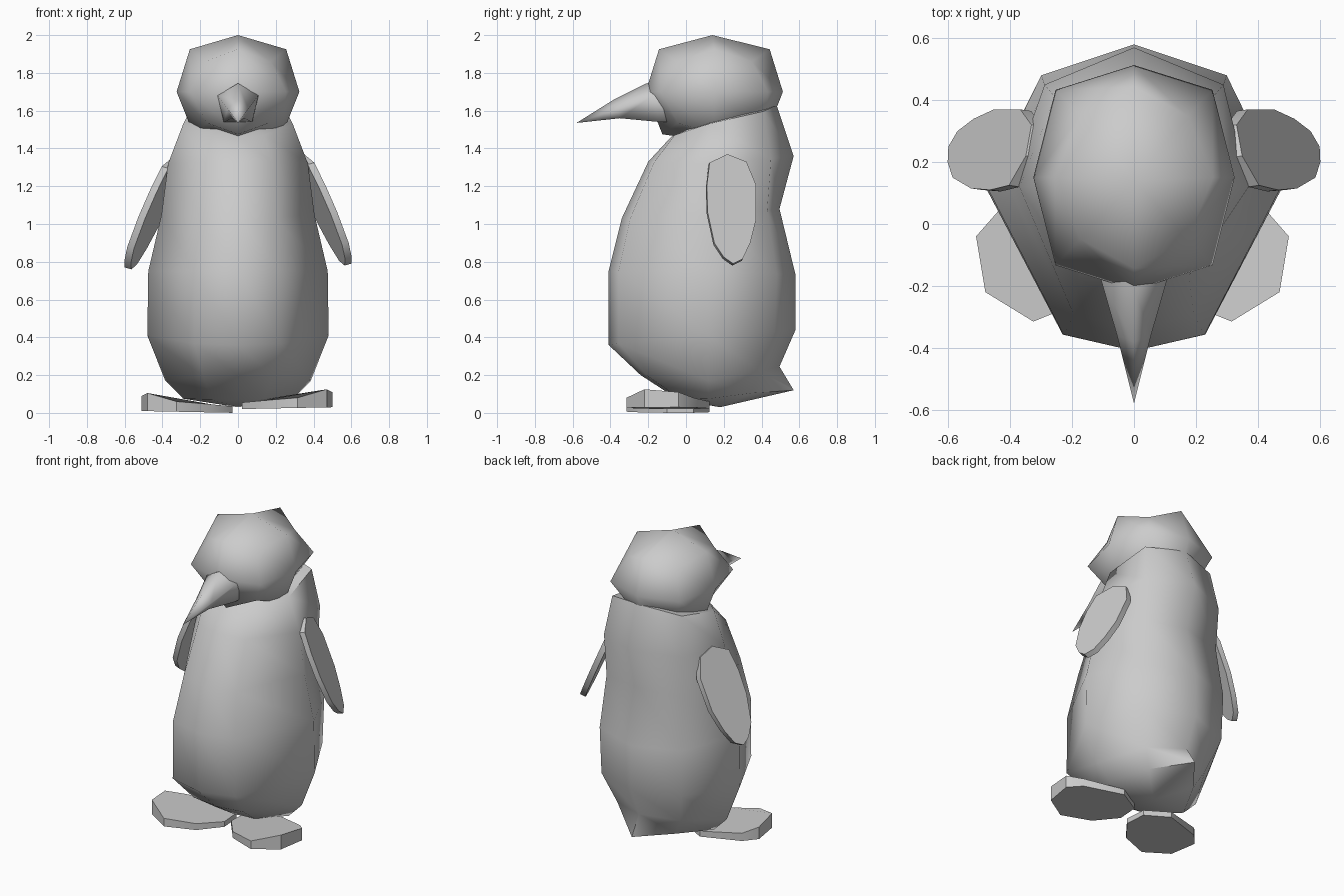
import bpy, bmesh, math

if "Cube" in bpy.data.objects:
    bpy.data.objects.remove(bpy.data.objects["Cube"])


def finish(name, bm, angle):
    bmesh.ops.recalc_face_normals(bm, faces=bm.faces)
    me = bpy.data.meshes.new(name)
    bm.to_mesh(me)
    bm.free()
    ob = bpy.data.objects.new(name, me)
    bpy.context.collection.objects.link(ob)
    bpy.ops.object.select_all(action='DESELECT')
    ob.select_set(True)
    bpy.context.view_layer.objects.active = ob
    bpy.ops.object.shade_smooth_by_angle(angle=math.radians(angle))
    return ob


def loft(name, rings, start=None, end=None, angle=60):
    """Skin a list of rings; each end closes to a point, or to a flat cap."""
    bm = bmesh.new()
    loops = [[bm.verts.new(p) for p in r] for r in rings]
    n = len(loops[0])
    for a, b in zip(loops, loops[1:]):
        for i in range(n):
            j = (i + 1) % n
            bm.faces.new((a[i], a[j], b[j], b[i]))
    for loop, tip in ((loops[0], start), (loops[-1], end)):
        if tip is None:
            bm.faces.new(loop)
        else:
            v = bm.verts.new(tip)
            for i in range(n):
                bm.faces.new((loop[i], loop[(i + 1) % n], v))
    return finish(name, bm, angle)


# Body: eight-sided rings
# (front y, front z, half width, side z, back y, back z, back corner y, back corner width factor)
def body_ring(yf, zf, w, zs, yb, zb, yc, k, ym=0.12):
    half = [(0.48 * w, yf + 0.1 * (ym - yf), 0.85 * zf + 0.15 * zs),
            (w, ym, zs),
            (k * w, yc, (zs + 2 * zb) / 3)]
    return [(0, yf, zf)] + half + [(0, yb, zb)] + [(-x, y, z) for x, y, z in reversed(half)]


body = [
    (-0.08, 1.46, 0.29, 1.53, 0.48, 1.63, 0.41, 0.88),
    (-0.20, 1.33, 0.37, 1.32, 0.57, 1.36, 0.45, 0.78),
    (-0.34, 1.03, 0.405, 1.05, 0.495, 1.08, 0.43, 0.70),
    (-0.41, 0.75, 0.475, 0.75, 0.58, 0.73, 0.48, 0.63),
    (-0.41, 0.36, 0.48, 0.41, 0.58, 0.44, 0.47, 0.61),
    (-0.24, 0.20, 0.385, 0.17, 0.495, 0.245, 0.39, 0.60),
    (-0.04, 0.07, 0.29, 0.075, 0.57, 0.12, 0.35, 0.60),
]
loft("body", [body_ring(*r) for r in body], (0, 0.2, 1.58), (0, 0.18, 0.03))


# Head: a cube-sphere, so ring corners sit closer in and at another height
def head_ring(rx, ry, z, k, zk, cy=0.15):
    unit = [(0, -1), (k, -k), (1, 0), (k, k), (0, 1), (-k, k), (-1, 0), (-k, -k)]
    return [(rx * x, cy + ry * y, zk if i % 2 else z) for i, (x, y) in enumerate(unit)]


loft("head", [head_ring(0.255, 0.293, 1.925, 0.68, 1.86),
              head_ring(0.325, 0.363, 1.70, 0.78, 1.70),
              head_ring(0.235, 0.275, 1.475, 0.70, 1.535)], (0, 0.14, 2.0), (0, 0.12, 1.44))

# Beak: five-sided, tapering to a point
back = [(0, 0.0, 1.75), (0.11, 0.0, 1.68), (0.08, 0.0, 1.54), (-0.08, 0.0, 1.54), (-0.11, 0.0, 1.68)]
base = [(0, -0.21, 1.745), (0.108, -0.175, 1.68), (0.075, -0.14, 1.54),
        (-0.075, -0.14, 1.54), (-0.108, -0.175, 1.68)]
middle = [(0, -0.38, 1.66), (0.055, -0.36, 1.61), (0.03, -0.35, 1.56),
          (-0.03, -0.35, 1.56), (-0.055, -0.36, 1.61)]
loft("beak", [back, base, middle], None, (0, -0.58, 1.535), 85)

# Flippers: flat tapering plates leaning out, front edge turned outward (y, z outline)
wing = [(0.125, 1.325), (0.11, 1.20), (0.115, 1.06), (0.15, 0.90), (0.20, 0.825), (0.25, 0.79),
        (0.30, 0.815), (0.34, 0.90), (0.37, 1.02), (0.37, 1.21), (0.32, 1.33), (0.22, 1.37)]
# Feet: eight-sided slabs (x, y, top z)
foot = [(0.50, -0.04, 0.11), (0.47, -0.22, 0.125), (0.315, -0.315, 0.08), (0.13, -0.24, 0.065),
        (0.02, -0.10, 0.055), (0.03, 0.04, 0.055), (0.18, 0.125, 0.06), (0.43, 0.04, 0.08)]


def lean(y, z):
    return 0.595 - 0.45 * (z - 0.80) - 0.36 * (y - 0.25)


for side, s, drop in (("right", 1, 0.0), ("left", -1, 0.02)):
    outer = [(s * lean(y, z), y, z - drop) for y, z in wing]
    inner = [(s * (lean(y, z) - 0.035), y - 0.005, z - drop - 0.01) for y, z in wing]
    loft(side + "_flipper", [outer, inner], angle=35)

    top = [(s * (x + drop / 2), y, z - drop) for x, y, z in foot]
    sole = [(s * (x + drop / 2), y, 0.02 + 0.02 * x - drop) for x, y, z in foot]
    loft(side + "_foot", [top, sole], angle=35)
